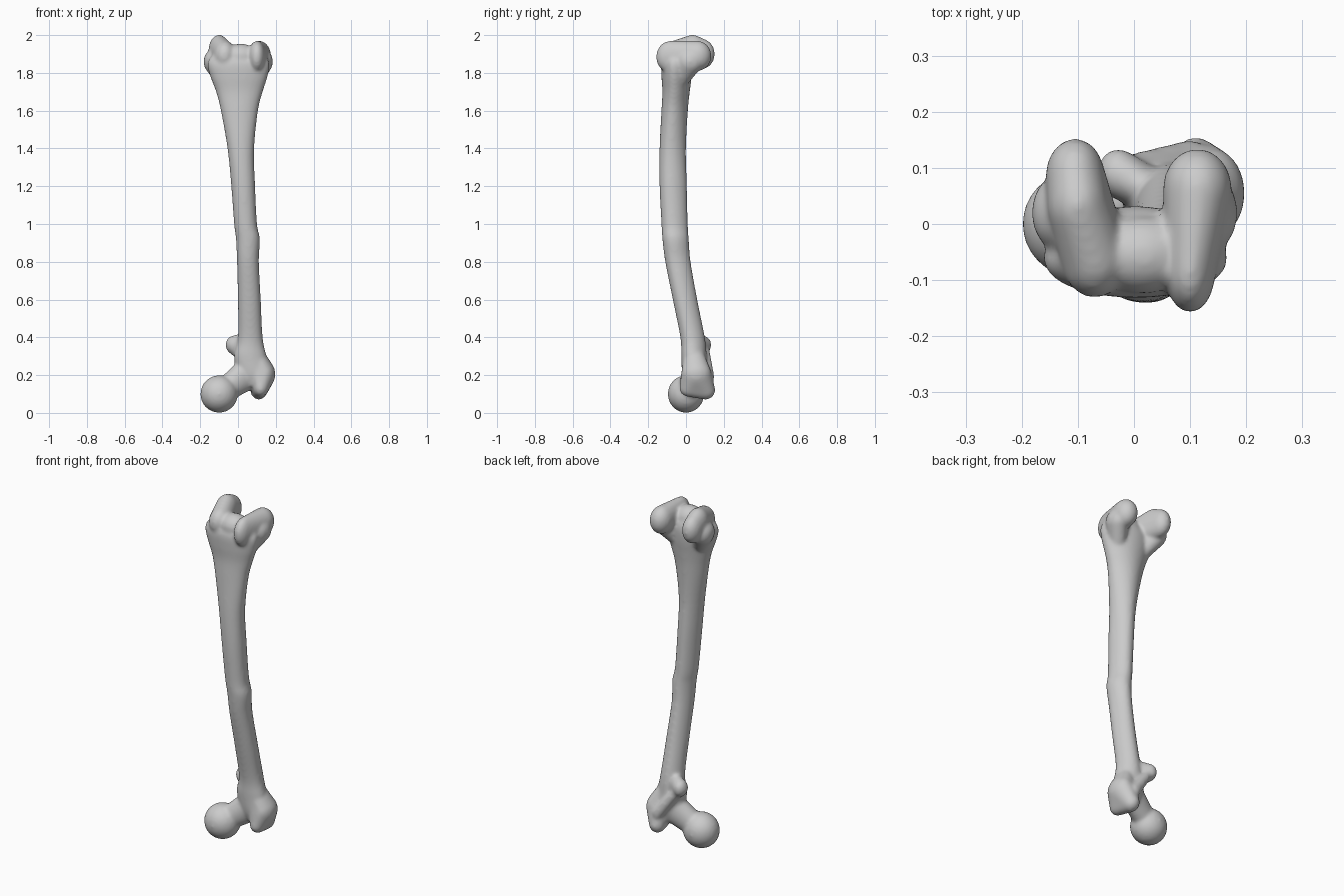
import bpy, bmesh, math
from mathutils import Vector

cube = bpy.data.objects.get("Cube")
if cube:
    bpy.data.objects.remove(cube, do_unlink=True)

# One plain bone colour
COLOUR = (0.6, 0.6, 0.6, 1)
bone_grey = bpy.data.materials.new("bone_grey")
bone_grey.use_nodes = True
bone_grey.diffuse_color = COLOUR
for node in bone_grey.node_tree.nodes:
    if node.type == 'BSDF_PRINCIPLED':
        node.inputs["Base Color"].default_value = COLOUR
        node.inputs["Roughness"].default_value = 0.7

# Unit sphere points shared by every rounded lump
ball = bmesh.new()
bmesh.ops.create_icosphere(ball, subdivisions=3, radius=1)
UNIT = [v.co.copy() for v in ball.verts]
ball.free()

bone = bmesh.new()


def add_part(part):
    """Append a closed part to the bone."""
    bmesh.ops.recalc_face_normals(part, faces=part.faces)
    mesh = bpy.data.meshes.new("part")
    part.to_mesh(mesh)
    part.free()
    bone.from_mesh(mesh)
    bpy.data.meshes.remove(mesh)


def lump(*ellipsoids):
    """Convex skin stretched over one or more (centre, radii) ellipsoids."""
    part = bmesh.new()
    for centre, radii in ellipsoids:
        for p in UNIT:
            part.verts.new(Vector(centre) + p * Vector(radii))
    bmesh.ops.convex_hull(part, input=part.verts[:])
    loose = [v for v in part.verts if not v.link_faces]
    bmesh.ops.delete(part, geom=loose, context='VERTS')
    add_part(part)


def spline(rows, steps):
    """Catmull-Rom through rows of numbers."""
    ext = [rows[0]] + rows + [rows[-1]]
    for a, b, c, d in zip(ext, ext[1:], ext[2:], ext[3:]):
        for s in range(steps):
            t = s / steps
            yield [q + t * ((r - p) / 2 + t * (p - 2.5 * q + 2 * r - w / 2
                   + t * (1.5 * (q - r) + (w - p) / 2)))
                   for p, q, r, w in zip(a, b, c, d)]
    yield rows[-1]


def shaft(rows, sides=32):
    """Loft of sections (z, x min, x max, y min, y max), narrowed at the back."""
    part = bmesh.new()
    rings = []
    for z, x0, x1, y0, y1 in spline(rows, 5):
        ring = []
        for i in range(sides):
            a = math.tau * i / sides
            narrow = 1 - 0.15 * math.sin(a)
            ring.append(part.verts.new((
                (x0 + x1) / 2 + (x1 - x0) / 2 * math.cos(a) * narrow,
                (y0 + y1) / 2 + (y1 - y0) / 2 * math.sin(a), z)))
        rings.append(ring)
    for low, high in zip(rings, rings[1:]):
        for i in range(sides):
            j = (i + 1) % sides
            part.faces.new((low[i], low[j], high[j], high[i]))
    part.faces.new(rings[0])
    part.faces.new(rings[-1])
    add_part(part)


# Bowed shaft, flaring toward both ends
shaft([
    (0.14, 0.03, 0.15, 0.00, 0.11),
    (0.20, 0.00, 0.17, -0.02, 0.12),
    (0.30, -0.02, 0.15, -0.025, 0.11),
    (0.40, 0.00, 0.13, -0.03, 0.10),
    (0.60, 0.00, 0.12, -0.07, 0.06),
    (0.80, -0.005, 0.11, -0.11, 0.025),
    (0.92, -0.01, 0.115, -0.125, 0.015),
    (1.00, -0.02, 0.10, -0.13, 0.01),
    (1.20, -0.035, 0.09, -0.14, 0.005),
    (1.40, -0.055, 0.085, -0.14, 0.00),
    (1.60, -0.09, 0.105, -0.13, 0.01),
    (1.70, -0.115, 0.13, -0.125, 0.02),
    (1.78, -0.145, 0.155, -0.13, 0.03),
    (1.85, -0.16, 0.165, -0.13, 0.03),
    (1.90, -0.13, 0.14, -0.11, 0.01),
])

# Ball head and neck
lump(((-0.1, 0, 0.1), (0.1, 0.097, 0.1)))
lump(((-0.07, 0.01, 0.12), (0.06, 0.06, 0.065)),
     ((0.06, 0.05, 0.22), (0.05, 0.055, 0.10)))

# Large outer knob beside the neck
lump(((0.14, 0.055, 0.205), (0.058, 0.08, 0.075)),
     ((0.11, 0.105, 0.12), (0.045, 0.05, 0.05)),
     ((0.12, 0.015, 0.13), (0.04, 0.05, 0.045)),
     ((0.09, 0.04, 0.32), (0.04, 0.05, 0.05)))

# Small rear knob and the crest joining the two knobs
lump(((-0.028, 0.09, 0.36), (0.038, 0.045, 0.048)),
     ((0.045, 0.05, 0.34), (0.035, 0.04, 0.09)))
lump(((-0.005, 0.095, 0.33), (0.025, 0.03, 0.03)),
     ((0.10, 0.12, 0.19), (0.03, 0.03, 0.04)))

# Inner knee condyle
lump(((-0.105, 0.085, 0.0 + 1.90), (0.053, 0.068, 0.08)),
     ((-0.10, 0.035, 1.925), (0.055, 0.07, 0.077)),
     ((-0.07, -0.06, 1.89), (0.06, 0.072, 0.08)))
lump(((-0.13, 0.02, 1.86), (0.053, 0.07, 0.065)),
     ((-0.08, -0.03, 1.80), (0.05, 0.06, 0.08)))

# Outer knee condyle
lump(((0.113, 0.062, 1.89), (0.062, 0.073, 0.08)),
     ((0.10, -0.085, 1.885), (0.045, 0.074, 0.085)))
lump(((0.135, 0.02, 1.86), (0.05, 0.07, 0.065)),
     ((0.09, -0.03, 1.80), (0.05, 0.06, 0.08)))

# Shallow kneecap groove bridging the condyles
lump(((0.015, -0.055, 1.885), (0.09, 0.07, 0.07)))

# Fuse everything into one smooth organic surface
mesh = bpy.data.meshes.new("leg_bone")
bone.to_mesh(mesh)
bone.free()
mesh.materials.append(bone_grey)
leg_bone = bpy.data.objects.new("leg_bone", mesh)
bpy.context.collection.objects.link(leg_bone)
for poly in mesh.polygons:
    poly.use_smooth = True

fuse = leg_bone.modifiers.new("fuse", 'REMESH')
fuse.mode = 'VOXEL'
fuse.voxel_size = 0.008
fuse.use_smooth_shade = True
soften = leg_bone.modifiers.new("soften", 'SMOOTH')
soften.factor = 0.5
soften.iterations = 12
